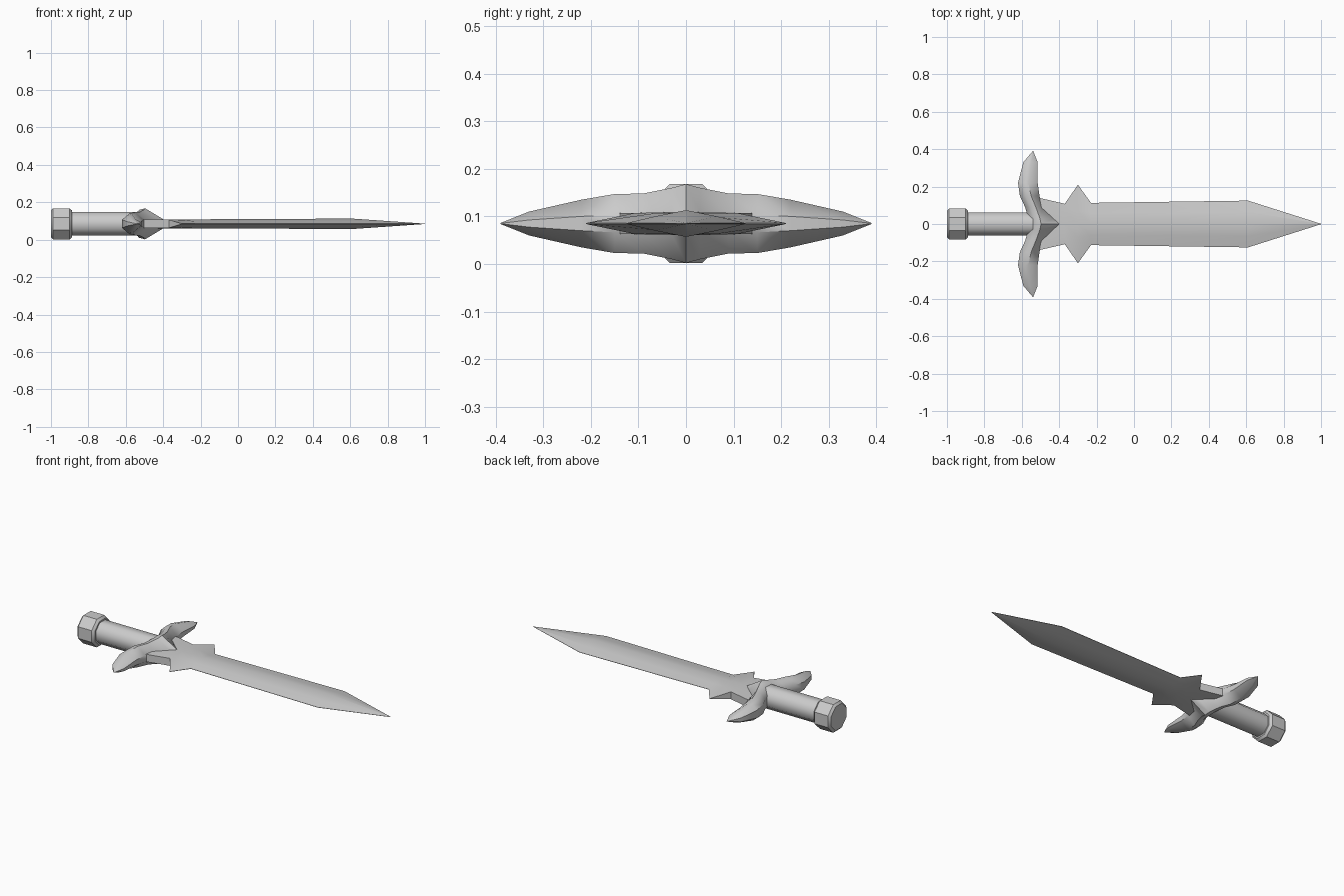
import bpy, bmesh, math

if "Cube" in bpy.data.objects:
    bpy.data.objects.remove(bpy.data.objects["Cube"])

ZC = 0.085  # height of the sword's centre line


def loft(name, rings, smooth=35):
    """Skin a closed tube through rings of equal point count and cap both ends."""
    bm = bmesh.new()
    loops = [[bm.verts.new(p) for p in ring] for ring in rings]
    n = len(rings[0])
    for a, b in zip(loops, loops[1:]):
        for i in range(n):
            j = (i + 1) % n
            bm.faces.new((a[i], a[j], b[j], b[i]))
    bm.faces.new(loops[0])
    bm.faces.new(loops[-1])
    bmesh.ops.remove_doubles(bm, verts=bm.verts, dist=0.0004)
    bmesh.ops.recalc_face_normals(bm, faces=bm.faces)
    me = bpy.data.meshes.new(name)
    bm.to_mesh(me)
    bm.free()
    ob = bpy.data.objects.new(name, me)
    bpy.context.collection.objects.link(ob)
    bpy.ops.object.select_all(action='DESELECT')
    ob.select_set(True)
    bpy.context.view_layer.objects.active = ob
    bpy.ops.object.shade_smooth_by_angle(angle=math.radians(smooth))
    return ob


def octagon(x, flat_radius):
    r = flat_radius / math.cos(math.pi / 8)
    angles = [math.pi / 8 + i * math.pi / 4 for i in range(8)]
    return [(x, r * math.cos(a), ZC + r * math.sin(a)) for a in angles]


# Pommel and grip: eight-sided, running along x
loft("pommel", [octagon(x, r) for x, r in
                [(-1.0, 0.071), (-0.988, 0.083), (-0.9, 0.083), (-0.887, 0.071)]])
loft("grip", [octagon(x, 0.062) for x in (-0.9, -0.5)], 50)


# Blade with ricasso and side spikes:
# x, edge y, edge half thickness, shoulder y, shoulder half thickness, ridge half thickness
def blade_ring(x, ye, te, ym, tm, tc):
    half = [(ye, te), (ym, tm), (0, tc), (-ym, tm), (-ye, te)]
    return [(x, y, ZC + t) for y, t in half] + [(x, y, ZC - t) for y, t in half[::-1]]


loft("blade", [blade_ring(*s) for s in [
    (-0.53, 0.145, 0.022, 0.08, 0.023, 0.025),
    (-0.37, 0.108, 0.022, 0.07, 0.023, 0.024),
    (-0.30, 0.210, 0.001, 0.07, 0.021, 0.024),
    (-0.23, 0.113, 0.001, 0.06, 0.014, 0.024),
    (0.61, 0.125, 0.001, 0.065, 0.015, 0.028),
    (1.0, 0.001, 0.0005, 0.0005, 0.0007, 0.001)]], 30)


# Crossguard with two curved wings:
# y, left x, peak x, right x, half height
def guard_ring(y, xl, xp, xr, h):
    top = [(xl, 0.45), ((xl + xp) / 2, 0.9), (xp, 1.0), (xr, 0.3)]
    return [(x, y, ZC + h * k) for x, k in top] + [(x, y, ZC - h * k) for x, k in top[::-1]]


wing = [
    (0.03, -0.565, -0.503, -0.43, 0.075),
    (0.09, -0.582, -0.525, -0.492, 0.063),
    (0.15, -0.610, -0.550, -0.505, 0.062),
    (0.22, -0.620, -0.565, -0.515, 0.050),
    (0.33, -0.592, -0.550, -0.515, 0.025),
    (0.39, -0.541, -0.540, -0.539, 0.001)]
sections = [(-y, *rest) for y, *rest in wing[::-1]]
sections += [(0, -0.56, -0.497, -0.40, 0.083)] + wing
loft("crossguard", [guard_ring(*s) for s in sections], 45)
